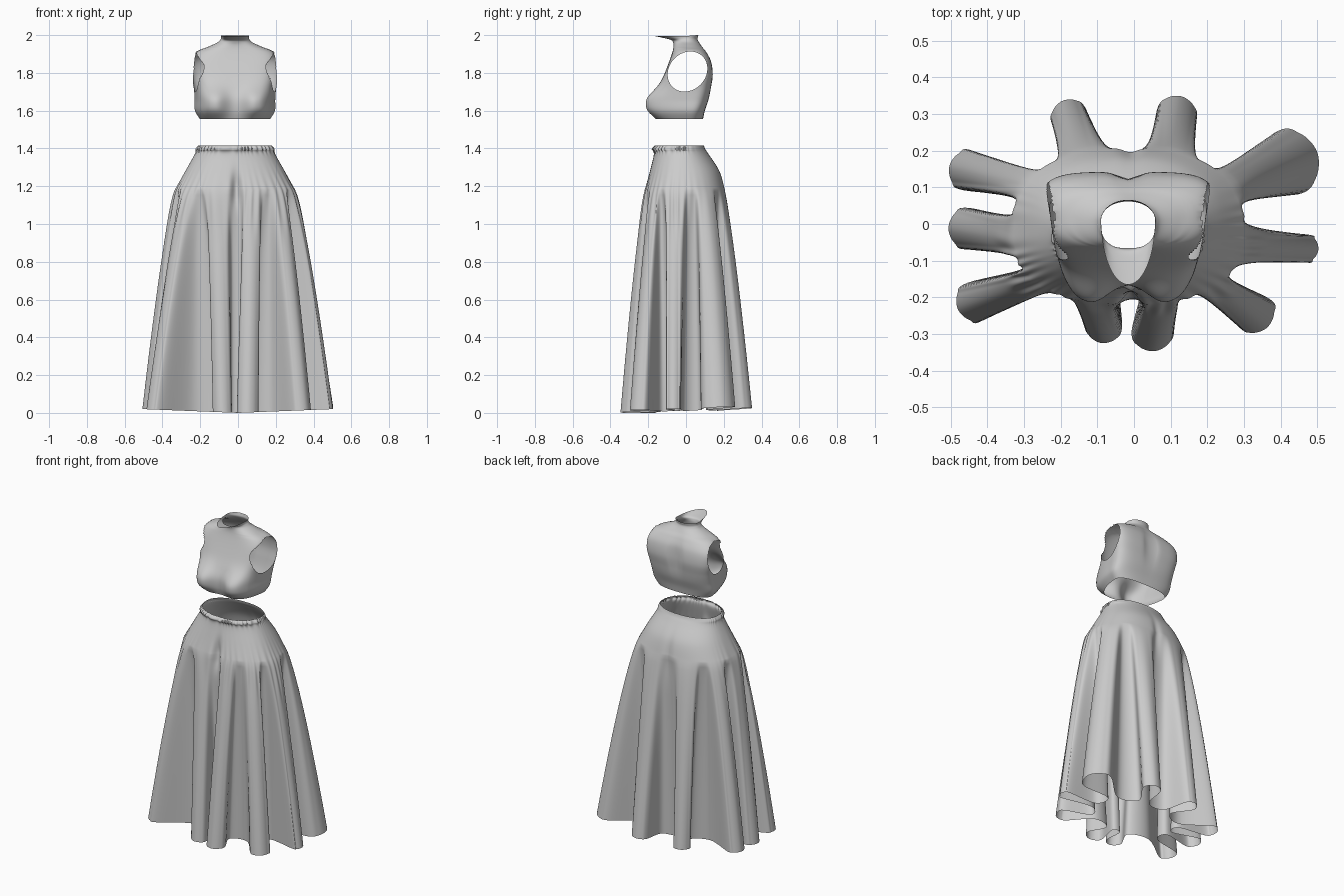
import bpy, bmesh
from math import sin, cos, pi, exp, atan2, radians, hypot

if "Cube" in bpy.data.objects:
    bpy.data.objects.remove(bpy.data.objects["Cube"])

CX = -0.016  # body axis sits slightly left


def catmull(p0, p1, p2, p3, t):
    return [0.5 * (2 * b + (c - a) * t + (2 * a - 5 * b + 4 * c - d) * t * t
                   + (3 * b - a - 3 * c + d) * t ** 3)
            for a, b, c, d in zip(p0, p1, p2, p3)]


def smooth_rows(rows, steps):
    """Open spline through table rows."""
    out, n = [], len(rows)
    for i in range(n - 1):
        q = [rows[max(0, min(n - 1, i + k))] for k in (-1, 0, 1, 2)]
        out += [catmull(*q, s / steps) for s in range(steps)]
    return out + [list(rows[-1])]


def power(v, n):
    return (1 if v >= 0 else -1) * abs(v) ** (2 / n)


def hull(theta, hw, yf, yb, n, yc):
    """Superellipse with separate front and back depth."""
    s = power(sin(theta), n)
    return hw * power(cos(theta), n), yc + s * ((yb - yc) if s > 0 else (yc - yf))


def loft(rings):
    bm = bmesh.new()
    vr = [[bm.verts.new(p) for p in r] for r in rings]
    n = len(vr[0])
    for a, b in zip(vr, vr[1:]):
        for i in range(n):
            j = (i + 1) % n
            bm.faces.new((a[i], a[j], b[j], b[i]))
    return bm


def finish(bm, name):
    me = bpy.data.meshes.new(name)
    bm.to_mesh(me)
    bm.free()
    for p in me.polygons:
        p.use_smooth = True
    ob = bpy.data.objects.new(name, me)
    bpy.context.collection.objects.link(ob)
    return ob


# ---- skirt: hem folds as (x, y, radius, heading) ----
folds = [(.465, -.066, .038, -5), (.415, .165, .09, 20), (.115, .295, .055, 75),
         (-.175, .29, .05, 115), (-.45, .145, .055, 165), (-.45, -.012, .056, 180),
         (-.43, -.21, .055, 205), (-.082, -.275, .05, 262), (.05, -.29, .057, 275),
         (.325, -.24, .057, 310)]
nf = len(folds)


def valley(i):
    """Middle of the inward fold after fold i, its half spread and hull angle."""
    a, b = folds[i % nf], folds[(i + 1) % nf]
    x, y = (a[0] + b[0]) * .31, (a[1] + b[1]) * .31
    return x, y, (b[0] - a[0]) * .2, (b[1] - a[1]) * .2, atan2(y / .21, (x - CX) / .325)


hem = []
for i, (x, y, r, h) in enumerate(folds):
    t0, (vx, vy, ux, uy, t1) = valley(i - 1)[4], valley(i)
    if hem:
        t0 = last
    while t1 < t0:
        t1 += 2 * pi
    last = t1
    for k in range(5):
        a = radians(h - 90 + 45 * k)
        hem.append((x + r * cos(a), y + r * sin(a), t0 + (t1 - t0) * (k + 1.5) / 7))
    d = (t1 - t0) / 14
    hem += [(vx - ux, vy - uy, t1 - d), (vx + ux, vy + uy, t1 + d)]


def hem_at(i):
    x, y, t = hem[i % len(hem)]
    return x, y, t + 2 * pi * (i // len(hem))


hem_curve = [catmull(*[hem_at(i + k) for k in (-1, 0, 1, 2)], s / 8)
             for i in range(len(hem)) for s in range(8)]

# waist to hip: z, half width, front, back, squareness
waist = smooth_rows([(1.415, .195, -.163, .095, 2.2), (1.397, .207, -.178, .102, 2.2),
                     (1.37, .213, -.170, .12, 2.2), (1.28, .263, -.192, .178, 2.3),
                     (1.18, .318, -.22, .207, 2.4)], 6)
hip = waist[-1]
rows = [(r, 0) for r in waist] + [(hip, k / 44) for k in range(1, 45)]
rings = []
for (z, hw, yf, yb, n), t in rows:
    ring = []
    f = t ** .77
    for hx, hy, th in hem_curve:
        x, y = hull(th, hw, yf, yb, n, -.02)
        zh = .04 * abs(hx) + .06 * max(0, hy)
        pz = z + (zh - z) * t
        # gathers at waist and hip, strongest at the front
        front = min(1, max(0, .6 - sin(th)))
        wob = 2 * sin(5 * th) + sin(9 * th)
        k = 1 + front * (.014 * exp(-((pz - 1.08) / .13) ** 2) * sin(40 * th + wob)
                         + .022 * exp(-((pz - 1.4) / .02) ** 2) * sin(44 * th + 2 * wob))
        x, y = CX + x * k, y * k
        # gathered notch at centre front, cleft at centre back
        g = exp(-((x + .01) / .025) ** 2)
        if y < 0:
            y += .035 * g * exp(-((pz - 1.18) / .08) ** 2)
        else:
            y -= .012 * g * exp(-((pz - 1.15) / .12) ** 2)
        ring.append((x + (hx - x) * f, y + (hy - y) * f, pz))
    rings.append(ring)
finish(loft(rings), "skirt")

# ---- sleeveless cropped top: z, half width, front, back, squareness ----
table = [(1.555, .183, -.150, .09, 2.7), (1.60, .208, -.162, .10, 3),
         (1.66, .208, -.163, .12, 3.4), (1.72, .211, -.145, .132, 4),
         (1.79, .222, -.116, .142, 4.3), (1.86, .226, -.089, .133, 4),
         (1.91, .203, -.072, .108, 3), (1.94, .138, -.066, .085, 2.3),
         (1.96, .095, -.068, .071, 2), (1.974, .079, -.078, .063, 2),
         (1.984, .074, -.115, .062, 2), (1.995, .074, -.165, .066, 2)]
rings = []
for z, hw, yf, yb, n in smooth_rows(table, 8):
    ring = []
    for i in range(200):
        x, y = hull(2 * pi * i / 200, hw, yf, yb, n, .01)
        x *= 1 + (.7 * y if z < 1.93 else 0)
        if y < 0:
            # bust, rounded
            dz = abs(z - 1.63) / (.085 if z > 1.63 else .075)
            dx = abs(abs(x) - .12) / .075
            y -= .058 * min(1, -y / .1) * exp(-dx ** 2.5) * exp(-dz ** 2.5)
        else:
            # spine groove
            y -= .02 * exp(-(x / .035) ** 2) * exp(-((z - 1.8) / .09) ** 2)
        zz = z + (.005 * min(1, y / .06) if z > 1.99 and y > 0 else 0)
        ring.append((x + CX, y, zz))
    rings.append(ring)
bm = loft(rings)

# armholes: open the sides, then fit the edge to a slanted oval
AZ, RY, RZ = 1.807, .104, .106


def mid_y(co):
    return .008 + .15 * (co.z - AZ)


def oval(co):
    return hypot((co.y - mid_y(co)) / RY, (co.z - AZ) / RZ)


cut = [f for f in bm.faces
       if abs(f.calc_center_median().x - CX) > .15 and oval(f.calc_center_median()) < 1]
bmesh.ops.delete(bm, geom=cut, context='FACES')
for v in bm.verts:
    if v.is_boundary and 1.65 < v.co.z < 1.95:
        d, m = oval(v.co), mid_y(v.co)
        if .75 < d < 1.25:
            dy, z = (v.co.y - m) / d, AZ + (v.co.z - AZ) / d
            v.co.z = z
            v.co.y = mid_y(v.co) + dy
finish(bm, "cropped_top")
